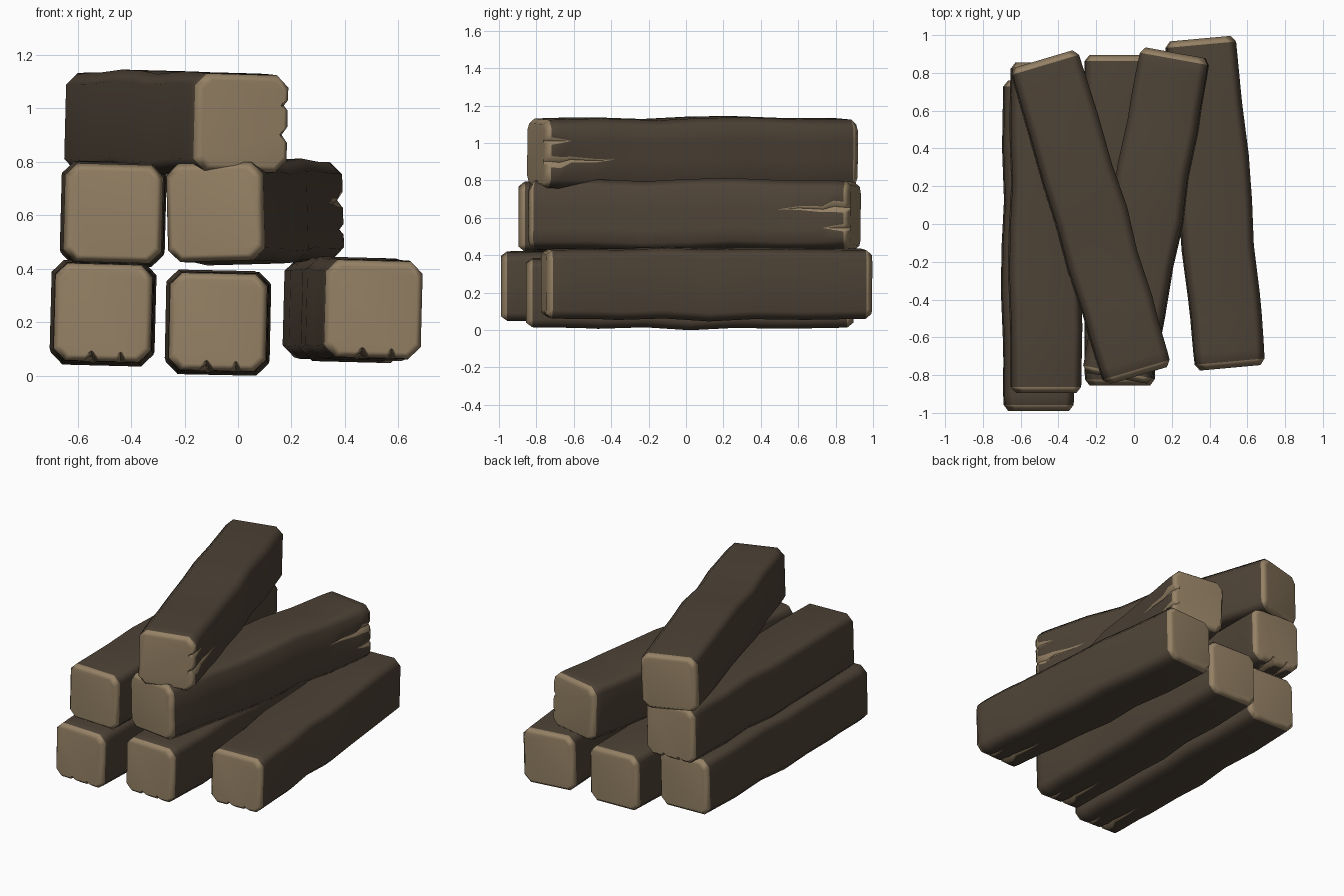
import bpy, bmesh, math

if "Cube" in bpy.data.objects:
    bpy.data.objects.remove(bpy.data.objects["Cube"])


def material(name, rgb):
    m = bpy.data.materials.new(name)
    m.diffuse_color = (*rgb, 1)
    m.use_nodes = True
    m.node_tree.nodes["Principled BSDF"].inputs["Base Color"].default_value = m.diffuse_color
    return m


bark = material("dark_brown_timber", (0.075, 0.055, 0.037))
cut_wood = material("tan_cut_wood", (0.30, 0.22, 0.13))

# Stations along the beam: y, half size, chamfer, main split (x, width, depth), small split width
STATIONS = [
    (-0.875, 0.158, 0.035, -0.040, 0.020, 0.015, 0.016),
    (-0.842, 0.182, 0.045, -0.040, 0.030, 0.022, 0.020),
    (-0.790, 0.184, 0.045, -0.045, 0.030, 0.020, 0.012),
    (-0.730, 0.185, 0.045, -0.030, 0.016, 0.015, 0.0),
    (-0.600, 0.186, 0.045, -0.038, 0.010, 0.010, 0.0),
    (-0.490, 0.187, 0.045, -0.030, 0.0, 0.0, 0.0),
    (-0.240, 0.188, 0.045, -0.030, 0.0, 0.0, 0.0),
    (0.000, 0.192, 0.045, -0.030, 0.0, 0.0, 0.0),
    (0.240, 0.188, 0.045, -0.030, 0.0, 0.0, 0.0),
    (0.520, 0.188, 0.045, -0.030, 0.0, 0.0, 0.0),
    (0.842, 0.184, 0.045, -0.030, 0.0, 0.0, 0.0),
    (0.875, 0.158, 0.035, -0.030, 0.0, 0.0, 0.0),
]


def ring(bm, y, a, c, m, w, d, ws):
    """Chamfered square section with two split notches in its underside."""
    s = 0.07
    fade = max(0.0, 1 - abs(y) / 0.8)
    dx = 0.012 * math.sin(y * 7) * fade
    dz = 0.010 * math.cos(y * 12 + 2.2) * fade
    pts = [(-a + c, -a),
           (m - w, -a), (m, -a + d), (m + w, -a),
           (s - ws, -a), (s, -a + ws * 0.8), (s + ws, -a),
           (a - c, -a), (a, -a + c), (a, a - c), (a - c, a),
           (-a + c, a), (-a, a - c), (-a, -a + c)]
    return [bm.verts.new((x + dx, y, z + dz)) for x, z in pts]


def beam_mesh():
    bm = bmesh.new()
    rings = [ring(bm, *st) for st in STATIONS]
    n, last = len(rings[0]), len(rings) - 2
    for k, (r0, r1) in enumerate(zip(rings, rings[1:])):
        for i in range(n):
            j = (i + 1) % n
            f = bm.faces.new((r0[i], r1[i], r1[j], r0[j]))
            # End bevels and split faces show the cut wood
            f.material_index = int(k in (0, last) or i in (1, 2, 4, 5))
    # End caps
    for r in (rings[0], rings[-1]):
        bm.faces.new(r).material_index = 1
    bmesh.ops.remove_doubles(bm, verts=bm.verts, dist=0.0005)
    bmesh.ops.recalc_face_normals(bm, faces=bm.faces)
    me = bpy.data.meshes.new("beam")
    bm.to_mesh(me)
    bm.free()
    me.materials.append(bark)
    me.materials.append(cut_wood)
    return me


# Stacked beams: name, centre, roll and yaw in degrees
BEAMS = [
    ("bottom_left_beam", (-0.505, -0.115, 0.235), 1.5, 0),
    ("bottom_middle_beam", (-0.075, 0.02, 0.200), 1.2, 0),
    ("bottom_right_beam", (0.430, 0.11, 0.248), 1.5, 5.2),
    ("middle_left_beam", (-0.467, -0.02, 0.607), -1.5, 180),
    ("middle_right_beam", (0.065, 0.045, 0.612), 91.5, 169.8),
    ("top_beam", (-0.230, 0.035, 0.945), -88.5, 16.6),
]

for name, loc, roll, yaw in BEAMS:
    ob = bpy.data.objects.new(name, beam_mesh())
    bpy.context.collection.objects.link(ob)
    ob.location = loc
    ob.rotation_euler = (0, math.radians(roll), math.radians(yaw))
    bpy.ops.object.select_all(action='DESELECT')
    ob.select_set(True)
    bpy.context.view_layer.objects.active = ob
    bpy.ops.object.shade_smooth_by_angle(angle=math.radians(55))
    wn = ob.modifiers.new("soft_edges", 'WEIGHTED_NORMAL')
    wn.keep_sharp = True
